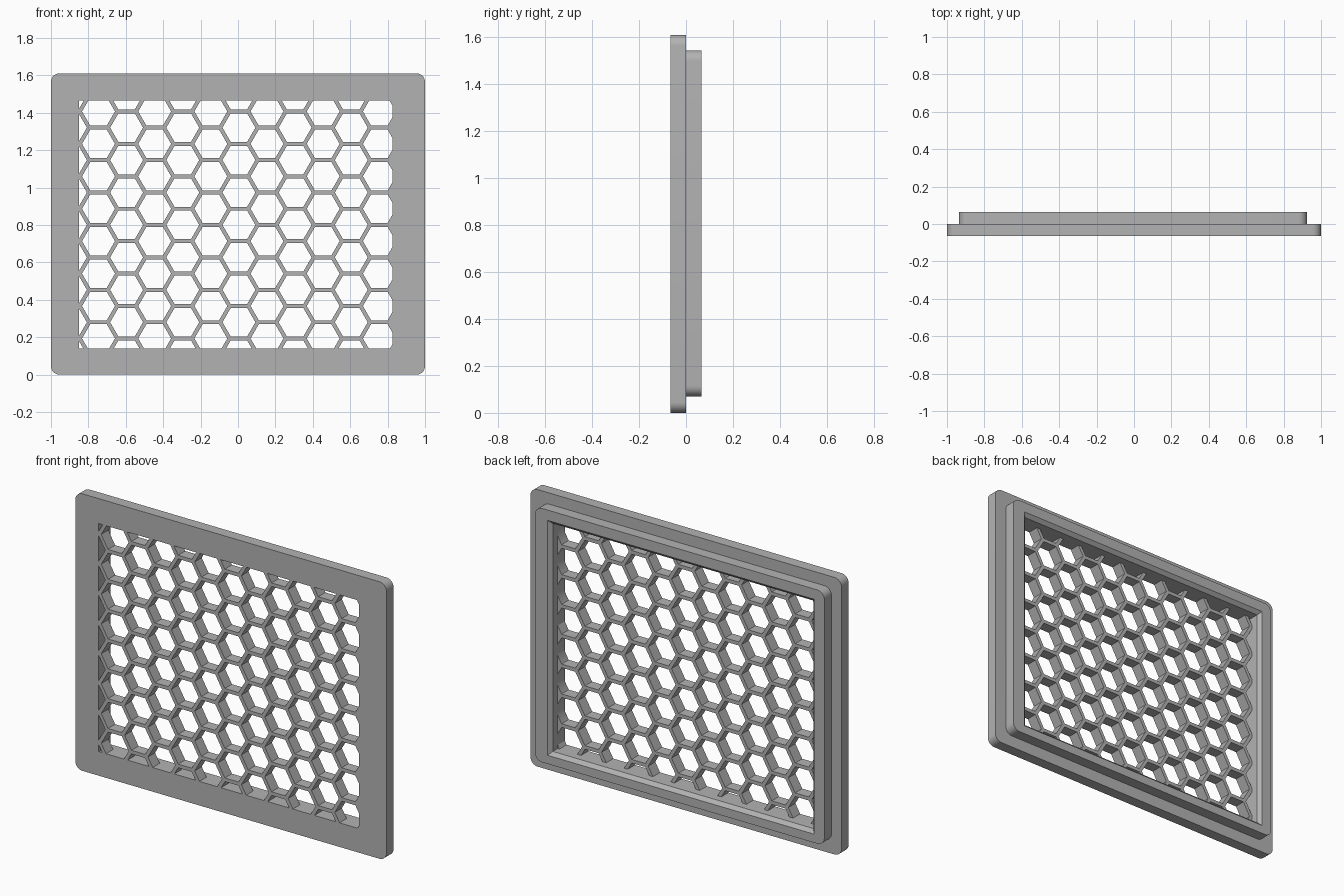
import bpy, bmesh, math
from mathutils import Vector

cube = bpy.data.objects.get("Cube")
if cube:
    bpy.data.objects.remove(cube, do_unlink=True)

grey = bpy.data.materials.new("mid_grey")
grey.use_nodes = True
COLOUR = (0.45, 0.45, 0.45, 1)
grey.diffuse_color = COLOUR
grey.node_tree.nodes["Principled BSDF"].inputs["Base Color"].default_value = COLOUR

DEPTH = 0.065                                # thickness of plate and of rear rim
WINDOW = (-0.85, 0.825, 0.14, 1.465)         # left, right, bottom, top
PITCH, BAR = 0.1734, 0.021                   # honeycomb spacing and bar width
CENTRE_X, CENTRE_Z = 0.005, 0.80


def rect(bounds, grow=0.0):
    x0, x1, z0, z1 = bounds
    x0, x1, z0, z1 = x0 - grow, x1 + grow, z0 - grow, z1 + grow
    return [(x0, z0), (x1, z0), (x1, z1), (x0, z1)]


def rounded_rect(bounds, radius, steps=8):
    points = []
    for i, (x, z) in enumerate(rect(bounds, -radius)):
        for s in range(steps + 1):
            a = math.pi + (i + s / steps) * math.pi / 2
            points.append((x + radius * math.cos(a), z + radius * math.sin(a)))
    return points


def finish(name, bm):
    bmesh.ops.recalc_face_normals(bm, faces=bm.faces)
    mesh = bpy.data.meshes.new(name)
    bm.to_mesh(mesh)
    bm.free()
    mesh.materials.append(grey)
    obj = bpy.data.objects.new(name, mesh)
    bpy.context.collection.objects.link(obj)
    return obj


def loft(name, sections):
    """Closed solid through (y, outline) sections."""
    bm = bmesh.new()
    rings = [[bm.verts.new((x, y, z)) for x, z in pts] for y, pts in sections]
    for a, b in zip(rings, rings[1:]):
        for i in range(len(a)):
            j = (i + 1) % len(a)
            bm.faces.new((a[i], a[j], b[j], b[i]))
    bm.faces.new(rings[0])
    bm.faces.new(rings[-1])
    return finish(name, bm)


def cut(obj, cutter):
    cutter.hide_render = True
    mod = obj.modifiers.new("cut", 'BOOLEAN')
    mod.operation, mod.solver, mod.object = 'DIFFERENCE', 'EXACT', cutter
    bpy.ops.object.select_all(action='DESELECT')
    bpy.context.view_layer.objects.active = obj
    obj.select_set(True)
    bpy.ops.object.modifier_apply(modifier=mod.name)
    bpy.data.objects.remove(cutter, do_unlink=True)
    bpy.ops.object.shade_smooth_by_angle()


def honeycomb_cutter():
    """Hexagonal prisms, trimmed to the window."""
    bm = bmesh.new()
    radius = (PITCH - BAR) / math.sqrt(3)
    for col in range(-6, 6):
        for row in range(-5, 6):
            cx = CENTRE_X + col * PITCH * math.sqrt(3) / 2
            cz = CENTRE_Z + (row + (col % 2) / 2) * PITCH
            bm.faces.new([bm.verts.new((cx + radius * math.cos(k * math.pi / 3), -0.1,
                                        cz + radius * math.sin(k * math.pi / 3)))
                          for k in range(6)])
    x0, x1, z0, z1 = WINDOW
    for point, normal in (((x0, 0, 0), (-1, 0, 0)), ((x1, 0, 0), (1, 0, 0)),
                          ((0, 0, z0), (0, 0, -1)), ((0, 0, z1), (0, 0, 1))):
        bmesh.ops.bisect_plane(bm, geom=bm.verts[:] + bm.edges[:] + bm.faces[:],
                               plane_co=point, plane_no=normal, clear_outer=True)
    solid = bmesh.ops.extrude_face_region(bm, geom=bm.faces[:], use_keep_orig=True)
    moved = [g for g in solid["geom"] if isinstance(g, bmesh.types.BMVert)]
    bmesh.ops.translate(bm, verts=moved, vec=Vector((0, 0.2, 0)))
    return finish("honeycomb_cutter", bm)


# Front plate with the honeycomb grille cut through it
outer = rounded_rect((-1, 1, 0, 1.61), 0.045)
plate = loft("front_plate_grille", [(-DEPTH, outer), (0, outer)])
cut(plate, honeycomb_cutter())

# Rear rim with a chamfered rectangular opening
inner = rounded_rect((-0.935, 0.925, 0.07, 1.545), 0.045)
rim = loft("rear_rim", [(0, inner), (DEPTH, inner)])
CHAMFER = 0.02
cut(rim, loft("rim_cutter", [(-0.05, rect(WINDOW)),
                             (DEPTH - CHAMFER, rect(WINDOW)),
                             (DEPTH, rect(WINDOW, CHAMFER)),
                             (DEPTH + 0.05, rect(WINDOW, CHAMFER))]))
